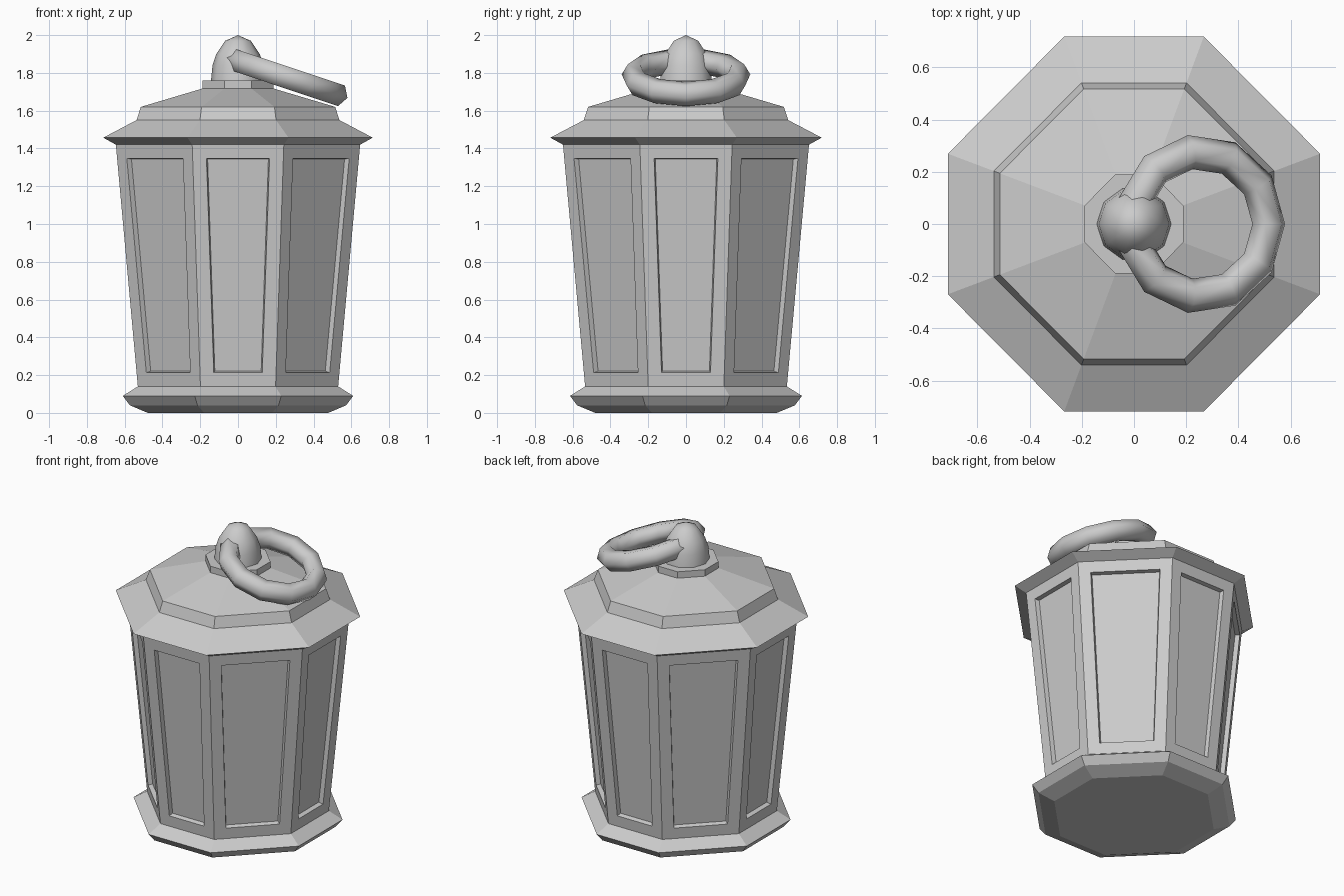
import bpy, bmesh, math

if "Cube" in bpy.data.objects:
    bpy.data.objects.remove(bpy.data.objects["Cube"])


def octagon(bm, half, z):
    # octagon with flats facing the axes and slightly longer corner sides
    h = half * 0.375
    pts = [(half, -h), (half, h), (h, half), (-h, half),
           (-half, h), (-half, -h), (-h, -half), (h, -half)]
    return [bm.verts.new((x * 0.995, y * 1.002, z)) for x, y in pts]


def finish(bm, name):
    bm.normal_update()
    mesh = bpy.data.meshes.new(name)
    bm.to_mesh(mesh)
    bm.free()
    obj = bpy.data.objects.new(name, mesh)
    bpy.context.collection.objects.link(obj)
    return obj


def loft(name, profile, bottom=False, top=False, panels=False):
    bm = bmesh.new()
    rings = [octagon(bm, a, z) for a, z in profile]
    sides = []
    for lo, hi in zip(rings, rings[1:]):
        for i in range(8):
            j = (i + 1) % 8
            sides.append(bm.faces.new((lo[i], lo[j], hi[j], hi[i])))
    if bottom:
        bm.faces.new(rings[0][::-1])
    if top:
        bm.faces.new(rings[-1])
    bm.normal_update()
    if panels:
        # frame around each pane, then the recessed pane
        bmesh.ops.inset_individual(bm, faces=sides, thickness=0.073, use_even_offset=True)
        bm.normal_update()
        bmesh.ops.inset_individual(bm, faces=sides, thickness=0.006, depth=-0.028,
                                   use_even_offset=True)
    return finish(bm, name)


# Base plinth
loft("base", [(0.48, 0), (0.575, 0.04), (0.613, 0.09), (0.533, 0.14)], bottom=True)

# Eight framed panes flaring upward
loft("pane_body", [(0.533, 0.14), (0.65, 1.42)], panels=True)

# Stepped roof with overhanging eave
loft("roof", [(0.65, 1.42), (0.717, 1.457), (0.54, 1.55), (0.517, 1.62), (0.19, 1.717)])

# Collar under the knob
loft("collar", [(0.19, 1.717), (0.19, 1.76)], top=True)

# Rounded knob
bm = bmesh.new()
sides = 10
knob_profile = [(0.143, 1.76), (0.135, 1.84), (0.115, 1.90), (0.068, 1.97)]
rings = [[bm.verts.new((r * math.cos(math.tau * i / sides),
                        r * math.sin(math.tau * i / sides), z)) for i in range(sides)]
         for r, z in knob_profile]
tip = bm.verts.new((0, 0, 2.0))
for i in range(sides):
    j = (i + 1) % sides
    for lo, hi in zip(rings, rings[1:]):
        bm.faces.new((lo[i], lo[j], hi[j], hi[i]))
    bm.faces.new((rings[-1][i], rings[-1][j], tip))
knob = finish(bm, "knob")
knob.data.shade_smooth()

# Carrying ring, flopped over to the right
bpy.ops.mesh.primitive_torus_add(major_segments=11, minor_segments=6,
                                 major_radius=0.278, minor_radius=0.066,
                                 location=(0.253, 0, 1.777),
                                 rotation=(0, math.radians(18.5), 0))
ring = bpy.context.object
ring.name = "carrying_ring"
ring.data.shade_smooth()
